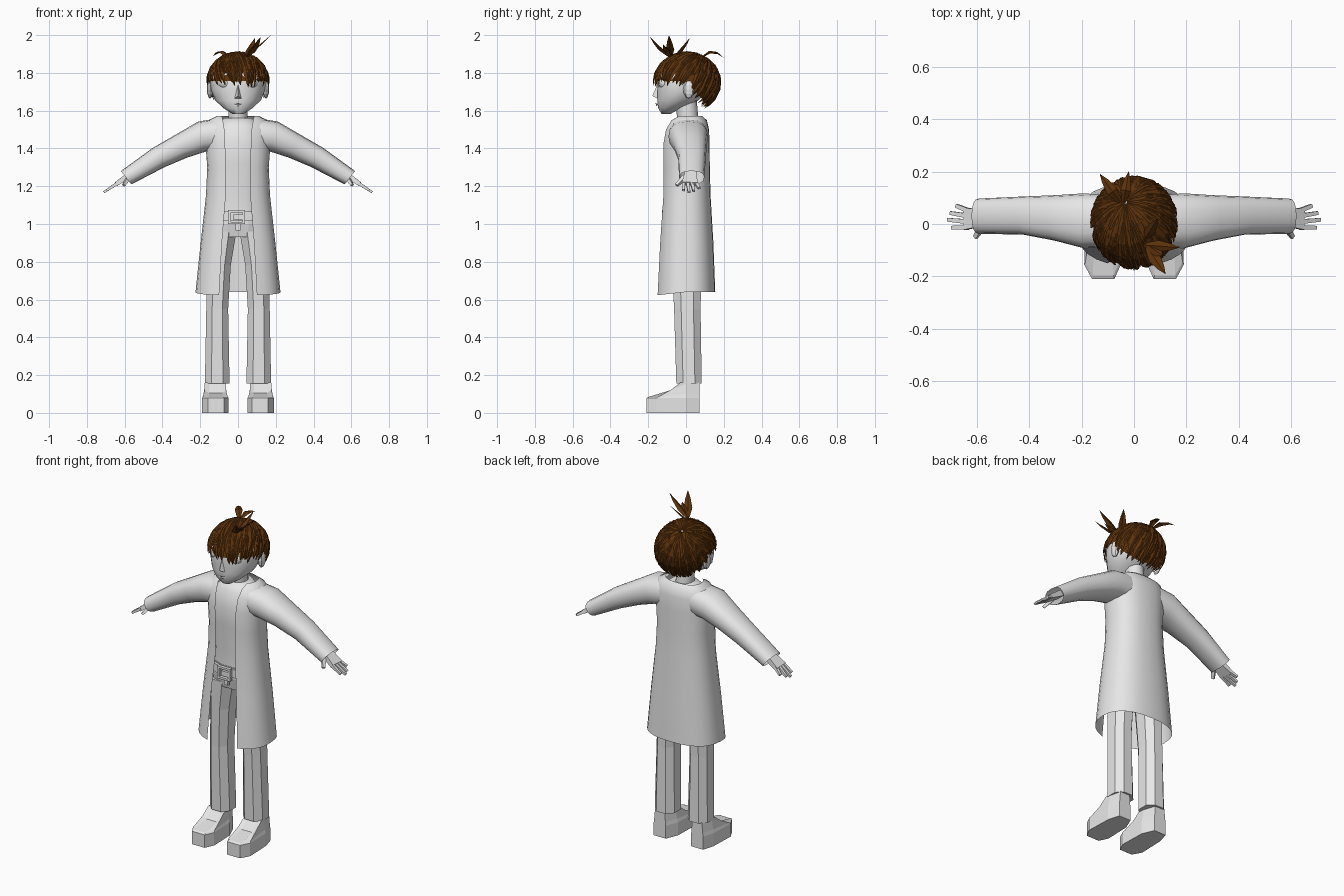
import bpy, bmesh, math, random
from mathutils import Vector

if "Cube" in bpy.data.objects:
    bpy.data.objects.remove(bpy.data.objects["Cube"])
random.seed(4)


def material(name, rgb):
    m = bpy.data.materials.new(name)
    m.diffuse_color = (*rgb, 1)
    m.use_nodes = True
    m.node_tree.nodes["Principled BSDF"].inputs["Base Color"].default_value = m.diffuse_color
    return m


GREY = material("light grey", (0.8, 0.8, 0.8))
BROWN = material("hair brown", (0.115, 0.034, 0.004))


def make(name, verts, faces, mat=GREY, smooth=False, mirror=False):
    me = bpy.data.meshes.new(name)
    me.from_pydata([tuple(v) for v in verts], [], faces)
    bm = bmesh.new()
    bm.from_mesh(me)
    bmesh.ops.recalc_face_normals(bm, faces=bm.faces)
    bm.to_mesh(me)
    bm.free()
    me.materials.append(mat)
    ob = bpy.data.objects.new(name, me)
    bpy.context.collection.objects.link(ob)
    if mirror:
        ob.modifiers.new("mirror", 'MIRROR').use_mirror_merge = False
    if smooth:
        bpy.ops.object.select_all(action='DESELECT')
        ob.select_set(True)
        bpy.context.view_layer.objects.active = ob
        bpy.ops.object.shade_smooth_by_angle(angle=math.radians(50))
    return ob


def loft(name, rings, closed=True, caps=True, **kw):
    n = len(rings[0])
    verts = [p for r in rings for p in r]
    faces = [(i * n + j, i * n + (j + 1) % n, (i + 1) * n + (j + 1) % n, (i + 1) * n + j)
             for i in range(len(rings) - 1) for j in range(n if closed else n - 1)]
    if caps and closed:
        faces += [tuple(range(n)), tuple(range(len(verts) - n, len(verts)))]
    return make(name, verts, faces, **kw)


def power(v, p):
    return math.copysign(abs(v) ** (2 / p), v)


def ring(z, hw, yf, yb, n=12, p=2.0, cx=0.0, a0=0.0, a1=None, turn=0.0):
    """Horizontal superellipse, angle 0 at the front."""
    cy, ry, pts = (yf + yb) / 2, (yb - yf) / 2, []
    for i in range(n):
        a = turn + math.tau * i / n if a1 is None else a0 + (a1 - a0) * i / (n - 1)
        pts.append((cx + hw * power(math.sin(a), p), cy - ry * power(math.cos(a), p), z))
    return pts


def box(name, c, s, **kw):
    x, y, z = c
    q = [(x + i * s[0] / 2, y + j * s[1] / 2) for i, j in ((-1, -1), (1, -1), (1, 1), (-1, 1))]
    return loft(name, [[(*p, z - s[2] / 2) for p in q], [(*p, z + s[2] / 2) for p in q]], **kw)


def ball(name, c, r, n=12, m=8, **kw):
    rings = []
    for i in range(m + 1):
        t = math.pi * min(max(i / m, 0.02), 0.98)
        w = math.sin(t)
        rings.append(ring(c[2] - r[2] * math.cos(t), r[0] * w, c[1] - r[1] * w, c[1] + r[1] * w, n, cx=c[0]))
    return loft(name, rings, **kw)


# Long coat, open at the front
coat = []
for z, hw, yf, yb, xo in ((.64, .225, -.16, .155, .10), (.9, .198, -.145, .145, .085),
                          (1.15, .17, -.125, .13, .065), (1.3, .163, -.126, .126, .065),
                          (1.42, .172, -.126, .125, .068), (1.5, .172, -.112, .122, .072),
                          (1.55, .155, -.085, .11, .08), (1.572, .11, -.055, .085, .085)):
    a0 = math.asin((xo / hw) ** 1.2)
    coat.append(ring(z, hw, yf, yb, 25, 2.4, a0=a0, a1=math.tau - a0))
coat[0] = [(x, y, z - .018 * max(0, -y / .16)) for x, y, z in coat[0]]
loft("coat", coat, closed=False, smooth=True)

# Sleeves: rings leaning to follow the arm
sleeve = []
for x, y, z, ry, rn, lean in ((.10, .01, 1.475, .10, .085, 5), (.19, .012, 1.463, .105, .082, 15),
                              (.30, .023, 1.412, .087, .068, 28), (.42, .032, 1.352, .073, .06, 32),
                              (.592, .03, 1.245, .067, .045, 38)):
    t = math.radians(lean)
    sleeve.append([(x + rn * math.sin(t) * power(math.cos(a), 2.4), y + ry * power(math.sin(a), 2.4),
                    z + rn * math.cos(t) * power(math.cos(a), 2.4))
                   for a in (math.tau * k / 16 for k in range(16))])
loft("sleeves", sleeve, caps=False, smooth=True, mirror=True)


# Hands: palm and tapering fingers as square-section rods
def rod(name, a, b, wa, wb, ta, tb):
    a, b = Vector(a), Vector(b)
    d = (b - a).normalized()
    up = Vector((.55, 0, .83))
    side = d.cross(up).normalized()
    up = side.cross(d)
    sq = ((-1, -1), (1, -1), (1, 1), (-1, 1))
    loft(name, [[p + side * i * w + up * j * t for i, j in sq]
                for p, w, t in ((a, wa, ta), (b, wb, tb))], mirror=True)


rod("palm", (.555, .025, 1.272), (.645, .02, 1.212), .028, .042, .018, .011)
for k, (y0, y1, x1) in enumerate(((.052, .07, .678), (.031, .042, .70), (.009, .016, .71), (-.013, -.014, .695))):
    rod("finger_%d" % k, (.635, y0, 1.218), (x1, y1, 1.218 - (x1 - .635) * .66), .009, .007, .009, .006)
rod("thumb", (.575, -.005, 1.25), (.605, -.05, 1.205), .012, .008, .011, .007)

# Shirt and neck
loft("shirt", [ring(z, hw, yf, yb, 12, 2.4, turn=math.pi / 12) for z, hw, yf, yb in
               ((1.04, .14, -.095, .10), (1.15, .135, -.09, .10), (1.32, .145, -.108, .10),
                (1.43, .15, -.108, .10), (1.52, .12, -.085, .09), (1.56, .075, -.05, .075))], smooth=True)
loft("neck", [ring(z, .052, yf, yb, 10) for z, yf, yb in ((1.5, -.04, .07), (1.68, -.06, .055))], smooth=True)

# Trousers, belt and buckle
loft("trouser_hips", [ring(z, hw, yf, yb, 12, 2.6, turn=math.pi / 12) for z, hw, yf, yb in
                      ((.93, .15, -.08, .09), (1.0, .155, -.095, .105), (1.07, .145, -.095, .10))])
loft("trouser_legs", [ring(z, hw, yf, yb, 8, 2.3, cx=cx, turn=math.pi / 8) for z, hw, yf, yb, cx in
                      ((.155, .07, -.056, .088, .11), (.55, .062, -.068, .082, .11),
                       (.78, .066, -.08, .088, .1), (.96, .08, -.09, .1, .083))], mirror=True)
loft("belt", [ring(z, .153, -.108, .108, 16, 2.5) for z in (1.015, 1.065)])
for x in (-.045, .03):
    box("buckle_side", (x, -.118, 1.037), (.014, .02, .07))
for z in (1.005, 1.067):
    box("buckle_bar", (-.0075, -.118, z), (.089, .02, .012))
box("buckle_tongue", (0, -.116, 1.035), (.05, .018, .03))
box("belt_end", (0, -.108, .985), (.025, .015, .04))

# Shoes: sole outline rising to the ankle
out = ((.075, -.21), (.16, -.21), (.19, -.155), (.185, 0), (.165, .072), (.085, .072), (.055, 0), (.05, -.155))


def shoe(s, zf):
    return [(.12 + (x - .12) * s, -.02 + (y + .02) * (s if y < 0 else 1), zf(y)) for x, y in out]


loft("shoes", [shoe(1, lambda y: 0), shoe(1, lambda y: .078),
               shoe(.93, lambda y: .085 if y < -.1 else .10),
               [(.12 + (x - .12) * .82, max(y, -.15) * .55 if y < 0 else y, .105 if y < -.2 else .12 if y < -.1 else .155)
                for x, y in out],
               [(.12 + (x - .12) * .8, -.03 if y < -.1 else y, .16) for x, y in out]], mirror=True)

# Head, ears and face
loft("head", [ring(z, hw, yf, yb, 14, 2.1, turn=math.pi / 14) for z, hw, yf, yb in
              ((1.583, .03, -.13, -.08), (1.612, .075, -.148, -.03), (1.655, .122, -.154, .07),
               (1.71, .143, -.155, .12), (1.79, .15, -.157, .145), (1.85, .125, -.13, .135),
               (1.89, .06, -.06, .08))], smooth=True)
ball("ears", (.148, .015, 1.713), (.017, .03, .048), 8, 6, mirror=True)
ball("eyes", (.068, -.109, 1.748), (.037, .037, .035), 14, 10, smooth=True, mirror=True)
make("nose", [(0, -.15, 1.745), (0, -.178, 1.678), (-.02, -.148, 1.663), (.02, -.148, 1.663)],
     [(0, 1, 2), (0, 3, 1), (1, 3, 2), (0, 2, 3)])
make("lips", [(-.032, -.143, 1.634), (0, -.163, 1.641), (.032, -.143, 1.634), (0, -.16, 1.622), (0, -.158, 1.633)],
     [(0, 1, 4), (1, 2, 4), (2, 3, 4), (3, 0, 4)])

# Hair: strands run down from an off-centre crown over an ellipsoid
POLE = Vector((-.2, .45, .87)).normalized()
EX = POLE.cross(Vector((0, 1, 0))).normalized()
EY = POLE.cross(EX)


def scalp(th, ph, s=1.0):
    d = POLE * math.cos(ph) + (EX * math.cos(th) + EY * math.sin(th)) * math.sin(ph)
    return Vector((.16 * d.x * s, .005 + .172 * d.y * s, 1.75 + .156 * d.z * s))


def limit(th):
    ph = 0.0
    while ph < 3:
        p = scalp(th, ph)
        if p.z < 1.758 - .125 * min(max((p.y - .01) / .1, 0), 1):
            break
        ph += .02
    return ph


N = 40
loft("hair_cap", [[scalp(math.tau * j / N, limit(math.tau * j / N) * f, .97) for j in range(N)]
                  for f in (.02, .15, .3, .45, .6, .75, .88, 1)], caps=False, mat=BROWN)


def ribbon(pts, sides, lifts, verts, faces):
    """Tapering leaf-shaped strand with a raised middle ridge."""
    b = len(verts)
    for p, s, l in zip(pts, sides, lifts):
        verts += [p - s, p + l, p + s]
    for i in range(len(pts) - 1):
        for k in (0, 1):
            q = b + i * 3 + k
            faces.append((q, q + 1, q + 4, q + 3))


verts, faces = [], []
for top, bottom, count in ((.5, 1.06, 64), (.3, .86, 46), (.12, .66, 34), (0.02, .42, 20)):
    for i in range(count):
        th = math.tau * (i + random.uniform(-.4, .4)) / count
        end = limit(th) * bottom + random.uniform(-.1, .1)
        start = limit(th) * top
        sway = random.uniform(-.1, .1)
        w = random.uniform(.012, .02)
        P, S, L = [], [], []
        for u, k in ((0, .5), (.3, 1), (.65, .85), (.88, .45), (1, .03)):
            t, ph = th + sway * u, start + (end - start) * u
            p = scalp(t, ph, 1.0 + .035 * u)
            P.append(p)
            S.append((scalp(t + .02, ph) - scalp(t - .02, ph)).normalized() * w * k)
            L.append((p - Vector((0, 0, 1.75))).normalized() * .007 * k)
        ribbon(P, S, L, verts, faces)
make("hair_strands", verts, faces, mat=BROWN)

# Loose tufts standing up from the top
verts, faces = [], []
for a, b, w in (((.04, -.08, 1.885), (.172, -.09, 1.998), .022), ((.05, -.09, 1.885), (.12, -.19, 1.99), .024),
                ((.04, -.06, 1.885), (.09, .02, 1.985), .022), ((-.05, .08, 1.88), (-.13, .19, 1.89), .022),
                ((-.04, .08, 1.88), (-.02, .2, 1.88), .02), ((.05, -.08, 1.89), (.11, -.12, 1.95), .025)):
    a, b = Vector(a), Vector(b)
    side = (b - a).cross(Vector((0, 0, 1))).normalized() * w
    up = side.cross(b - a).normalized() * w * .4
    bow = Vector((0, 0, .025 if a.y > 0 else -.008))
    us = ((0, .35), (.4, 1), (.75, .6), (1, .03))
    ribbon([a.lerp(b, u) + bow * 4 * u * (1 - u) for u, k in us], [side * k for u, k in us],
           [up * k for u, k in us], verts, faces)
make("hair_tufts", verts, faces, mat=BROWN)
